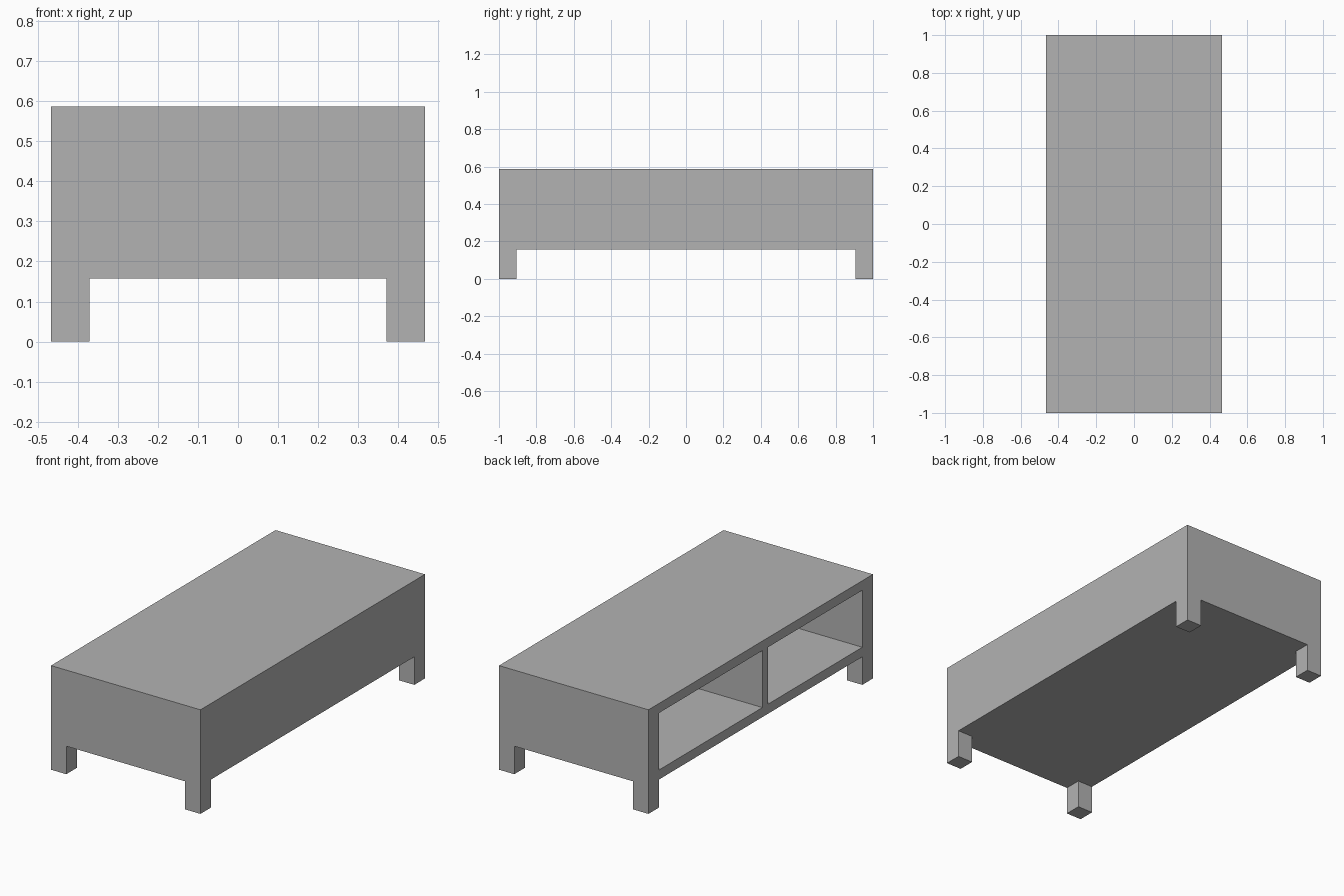
import bpy

if "Cube" in bpy.data.objects:
    bpy.data.objects.remove(bpy.data.objects["Cube"], do_unlink=True)

# Main dimensions
HALF_X, HALF_Y, HEIGHT = 0.466, 1.0, 0.587
BASE = 0.158        # underside of the cabinet
LEG = 0.095         # leg width, also the end wall thickness
BOARD = 0.054       # top, bottom and back board thickness
GAP = 0.1           # how far cutters overshoot the surface

grey = bpy.data.materials.new("plain_grey")
grey.use_nodes = True
colour = (0.45, 0.45, 0.45, 1)
grey.diffuse_color = colour
grey.node_tree.nodes["Principled BSDF"].inputs["Base Color"].default_value = colour


def box(name, low, high):
    """Add an axis-aligned box between two corners."""
    centre = [(a + b) / 2 for a, b in zip(low, high)]
    bpy.ops.mesh.primitive_cube_add(size=1, location=centre)
    obj = bpy.context.object
    obj.name = name
    obj.scale = [b - a for a, b in zip(low, high)]
    bpy.ops.object.transform_apply(location=True, rotation=False, scale=True)
    obj.data.materials.append(grey)
    return obj


def cut(target, name, low, high):
    """Cut a box-shaped space out of the target."""
    cutter = box(name, low, high)
    cutter.hide_render = True
    bpy.context.view_layer.objects.active = target
    mod = target.modifiers.new(name, "BOOLEAN")
    mod.operation = "DIFFERENCE"
    mod.solver = "EXACT"
    mod.object = cutter
    bpy.ops.object.modifier_apply(modifier=mod.name)
    bpy.data.objects.remove(cutter, do_unlink=True)


# Cabinet block, full height so that the legs run flush into the walls
cabinet = box("cabinet_with_legs", (-HALF_X, -HALF_Y, 0), (HALF_X, HALF_Y, HEIGHT))

# Crossing spaces underneath leave four corner legs
inner_x, inner_y = HALF_X - LEG, HALF_Y - LEG
cut(cabinet, "space_lengthwise",
    (-inner_x, -HALF_Y - GAP, -GAP), (inner_x, HALF_Y + GAP, BASE))
cut(cabinet, "space_crosswise",
    (-HALF_X - GAP, -inner_y, -GAP), (HALF_X + GAP, inner_y, BASE))

# Two open shelves on the -x side, parted by an upright divider
for name, y0, y1 in (("shelf_front", -inner_y, -0.064),
                     ("shelf_back", -0.015, inner_y)):
    cut(cabinet, name,
        (-HALF_X - GAP, y0, BASE + BOARD), (HALF_X - BOARD, y1, HEIGHT - BOARD))
